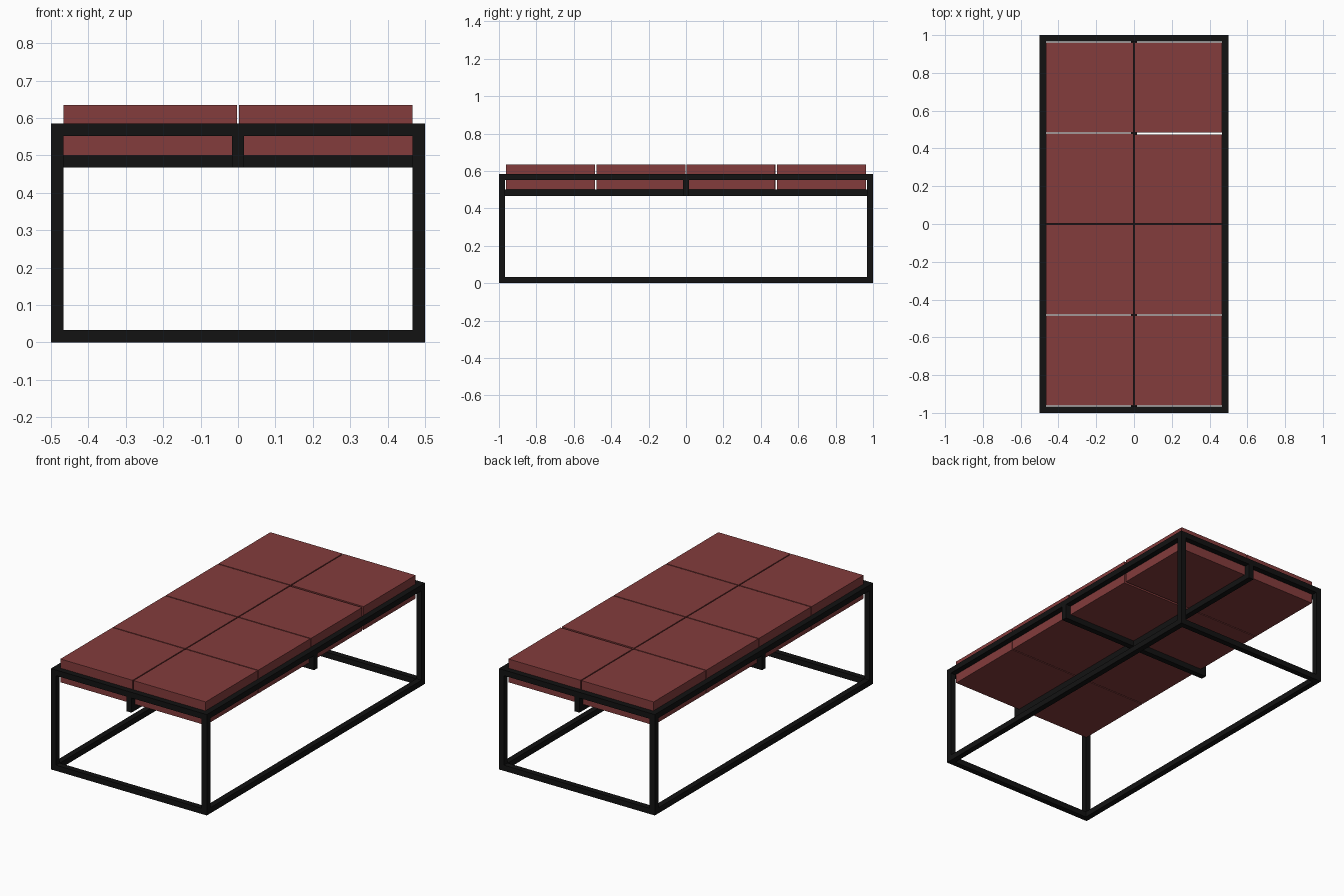
import bpy

if "Cube" in bpy.data.objects:
    bpy.data.objects.remove(bpy.data.objects["Cube"])


def material(name, color):
    m = bpy.data.materials.new(name)
    m.diffuse_color = (*color, 1)
    m.use_nodes = True
    m.node_tree.nodes["Principled BSDF"].inputs["Base Color"].default_value = m.diffuse_color
    return m


black = material("black_metal", (0.006, 0.006, 0.006))
red = material("red_fabric", (0.23, 0.045, 0.045))


def box(name, lo, hi, mat):
    center = [(a + b) / 2 for a, b in zip(lo, hi)]
    bpy.ops.mesh.primitive_cube_add(size=1, location=center)
    ob = bpy.context.object
    ob.name = name
    ob.scale = [b - a for a, b in zip(lo, hi)]
    bpy.ops.object.transform_apply(location=False, rotation=False, scale=True)
    ob.data.materials.append(mat)
    return ob


X, Y, H, T = 0.5, 1.0, 0.585, 0.033   # half width, half length, height, bar size
h = T / 2
SEAT = 0.5                            # underside of cushions


def span(side, half):
    # bar-thick interval just inside the outer edge
    return (half - T, half) if side > 0 else (-half, -half + T)


# corner legs
for sx in (-1, 1):
    for sy in (-1, 1):
        x, y = span(sx, X), span(sy, Y)
        box("leg", (x[0], y[0], 0), (x[1], y[1], H), black)

# top and floor rails
for label, z in (("floor", 0), ("top", H - T)):
    for s in (-1, 1):
        x, y = span(s, X), span(s, Y)
        box(label + "_side_rail", (x[0], -Y + T, z), (x[1], Y - T, z + T), black)
        box(label + "_end_rail", (-X + T, y[0], z), (X - T, y[1], z + T), black)

# crossing support beams under the cushions
box("long_beam", (-h, -Y, SEAT - T), (h, Y, SEAT), black)
for s in (-1, 1):
    a, b = sorted((s * h, s * X))
    box("cross_beam", (a, -h, SEAT - T), (b, h, SEAT), black)

# short hangers joining beams to the top rails
for s in (-1, 1):
    x, y = span(s, X), span(s, Y)
    box("side_hanger", (x[0], -h, SEAT), (x[1], h, H - T), black)
    box("end_hanger", (-h, y[0], SEAT), (h, y[1], H - T), black)

# two by four grid of cushions
GAP, PITCH = 0.003, 0.4825
for col in (-1, 1):
    xa, xb = sorted((col * GAP, col * 0.466))
    for row in range(-2, 2):
        ya, yb = row * PITCH + GAP, (row + 1) * PITCH - GAP
        if col == 1 and row == 0:
            yb -= 0.007               # this cushion leaves a wider gap
        box("cushion", (xa, ya, SEAT), (xb, yb, 0.635), red)
